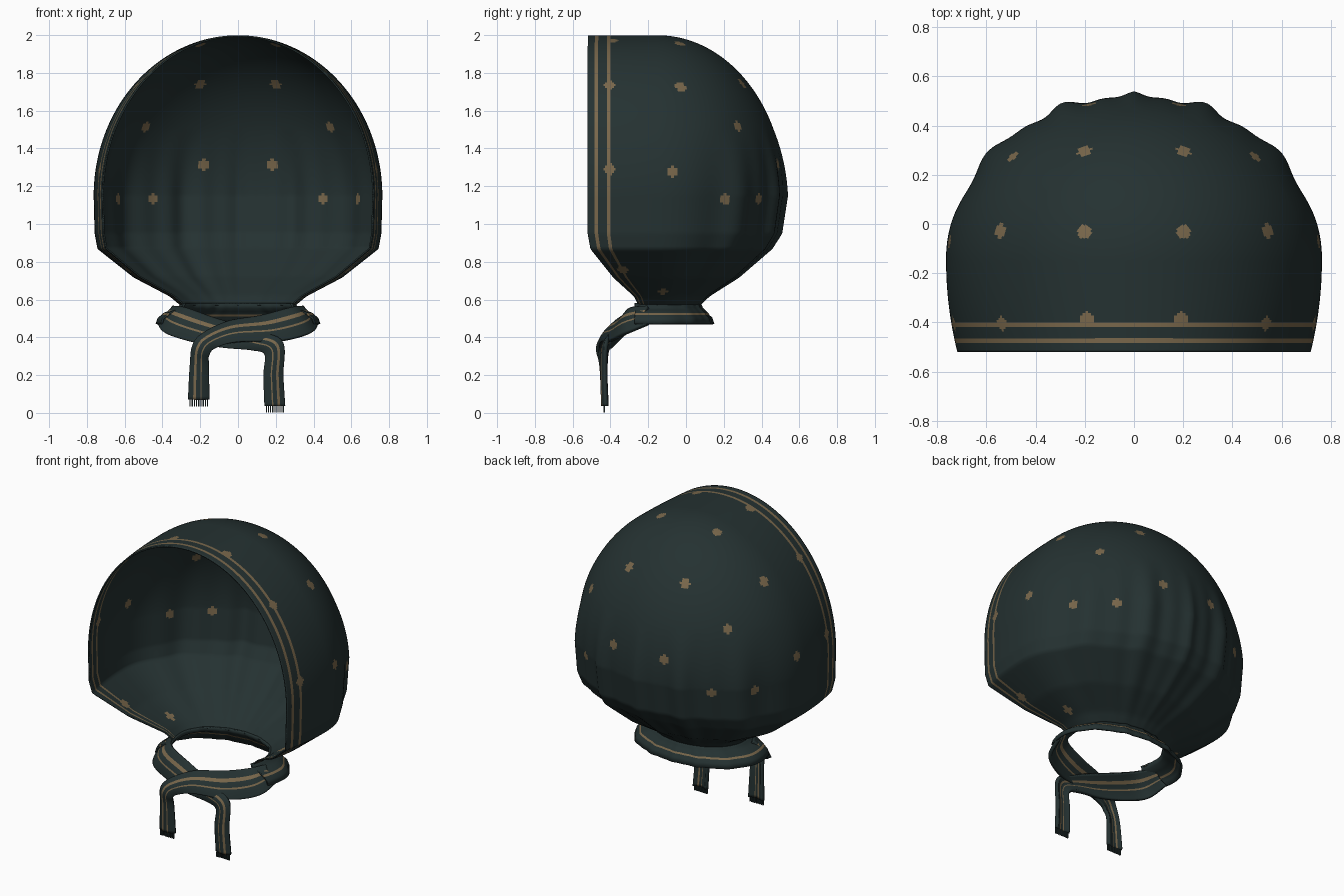
import bpy, bmesh, math
from mathutils import Vector
from mathutils.kdtree import KDTree

if "Cube" in bpy.data.objects:
    bpy.data.objects.remove(bpy.data.objects["Cube"])


def material(name, rgb):
    m = bpy.data.materials.new(name)
    m.diffuse_color = (*rgb, 1)
    m.use_nodes = True
    m.node_tree.nodes["Principled BSDF"].inputs["Base Color"].default_value = m.diffuse_color
    return m


TEAL = material("dark teal cloth", (0.018, 0.031, 0.031))
GOLD = material("dull gold print", (0.19, 0.135, 0.07))
YC = -0.15          # depth where the hood is widest
NF, NB = 40, 120    # columns on each straight side, and around the back


def grid_object(name, rows, is_gold, thickness):
    """Cloth sheet from rows of points; is_gold(row, col) picks printed faces."""
    bm = bmesh.new()
    grid = [[bm.verts.new(p) for p in r] for r in rows]
    for i in range(len(grid) - 1):
        for j in range(len(grid[0]) - 1):
            f = bm.faces.new((grid[i][j], grid[i][j + 1], grid[i + 1][j + 1], grid[i + 1][j]))
            f.smooth = True
            f.material_index = int(is_gold(i, j))
    bmesh.ops.remove_doubles(bm, verts=bm.verts[:], dist=0.0002)
    bmesh.ops.recalc_face_normals(bm, faces=bm.faces[:])
    me = bpy.data.meshes.new(name)
    bm.to_mesh(me)
    bm.free()
    me.materials.append(TEAL)
    me.materials.append(GOLD)
    ob = bpy.data.objects.new(name, me)
    bpy.context.collection.objects.link(ob)
    mod = ob.modifiers.new("cloth thickness", 'SOLIDIFY')
    mod.thickness = thickness
    mod.offset = 0
    return ob


def u_slice(w, back, front, z, fold=0.0):
    """Horizontal U: right rim, around the back, left rim."""
    side = []
    for k in range(NF):
        t = 1 - k / NF
        side.append((w * (1 - 0.06 * t * t), YC + (front - YC) * t, z))
    pts = list(side)
    for k in range(NB + 1):
        a = math.pi * k / NB
        wave = math.sin(a) ** 0.5 if 0 < k < NB else 0
        c = abs(math.cos(a))
        f = 1 + fold * wave * (math.cos(c * 17) + 0.6 * math.cos(c * 31 + 1))
        pts.append((w * math.cos(a) * f, YC + (back - YC) * math.sin(a) * f, z))
    return pts + [(-x, y, zz) for x, y, zz in reversed(side)]


# Lower hood keys: height, half width, back, front
KEYS = [(0.57, 0.30, 0.07, -0.25), (0.62, 0.36, 0.12, -0.275), (0.72, 0.55, 0.27, -0.385),
        (0.87, 0.74, 0.44, -0.505), (0.95, 0.755, 0.49, -0.52), (1.15, 0.76, 0.52, -0.52)]


def lower(z):
    for a, b in zip(KEYS, KEYS[1:]):
        if z <= b[0] + 1e-6:
            t = (z - a[0]) / (b[0] - a[0])
            return [p + (q - p) * t for p, q in zip(a[1:], b[1:])]


# Hood: gathered lower part, then a dome
rows = []
for i in range(50):
    z = 0.57 + 0.58 * i / 50
    rows.append(u_slice(*lower(z), z, 0.018 * min(1, (z - 0.55) / 0.15)))
for i in range(101):
    p = math.pi / 2 * i / 100
    s, z = math.cos(p), 1.15 + 0.845 * math.sin(p)
    rows.append(u_slice(0.76 * s, YC + 0.67 * s, -0.52, z, 0.018 * max(0, 1 - (z - 1.15) / 0.35)))
COLS = 2 * NF + NB
hood = grid_object("hood", rows, lambda i, j: min(j, COLS - 1 - j) in (4, 5, 11, 12), 0.008)

# Printed dots, mirrored on both sides
DOTS = [(.2, -.03, 1.96), (.56, -.02, 1.74), (.2, .31, 1.76), (.5, .29, 1.53), (.19, .49, 1.31),
        (.45, .39, 1.13), (.62, .2, 1.13), (.75, -.08, 1.27), (.7, -.4, 1.29), (.53, -.4, 1.73),
        (.19, -.39, 1.96), (.4, -.12, .65), (.6, -.34, .75)]
polys = hood.data.polygons
kd = KDTree(len(polys))
for p in polys:
    kd.insert(p.center, p.index)
kd.balance()
for x, y, z in DOTS:
    for sx in (1, -1):
        centre = kd.find(Vector((sx * x, y, z)))[0]
        for _, idx, _ in kd.find_range(centre, 0.029):
            polys[idx].material_index = 1

# Flared collar under the gathered neck
PROFILE = [(.30, .07, .58), (.31, .08, .555), (.35, .095, .54), (.39, .11, .525),
           (.40, .115, .515), (.42, .13, .50), (.43, .14, .47)]
grid_object("neck_collar", [u_slice(w, b, -0.27, z, 0.012) for w, b, z in PROFILE],
            lambda i, j: i == 3, 0.012)


def spline(pts, steps=10):
    """Catmull-Rom curve through the points."""
    v = [Vector(p) for p in pts]
    v = [2 * v[0] - v[1]] + v + [2 * v[-1] - v[-2]]
    out = []
    for k in range(1, len(v) - 2):
        a, b, c, d = v[k - 1:k + 3]
        for n in range(steps):
            t = n / steps
            out.append(0.5 * (2 * b + (c - a) * t + (2 * a - 5 * b + 4 * c - d) * t * t
                              + (3 * b - a - 3 * c + d) * t ** 3))
    return out + [v[-2]]


def tie(name, upper, under):
    """Ribbon between two edge curves, with two stripes and a fringed end."""
    n = 16
    rows = []
    for a, b in zip(spline(upper), spline(under)):
        rows.append([a.lerp(b, k / n) + Vector((0, -0.018 * math.sin(math.pi * k / n), 0))
                     for k in range(n + 1)])
    grid_object(name, rows, lambda i, j: j in (4, 5, 9), 0.022)
    bm = bmesh.new()
    a, b = Vector(upper[-1]), Vector(under[-1])
    for k in range(9):
        c = a.lerp(b, (k + 0.5) / 9)
        r = bmesh.ops.create_cube(bm, size=1)
        for v in r['verts']:
            v.co = Vector((v.co.x * 0.006, v.co.y * 0.008, v.co.z * 0.035)) + c \
                + Vector((0, -0.012, -0.0175))
    me = bpy.data.meshes.new(name + "_fringe")
    bm.to_mesh(me)
    bm.free()
    me.materials.append(TEAL)
    bpy.context.collection.objects.link(bpy.data.objects.new(name + "_fringe", me))


# Crossed ties at the front with hanging tails
tie("over_tie",
    [(.34, -.2, .56), (.27, -.29, .55), (.12, -.33, .51), (-.05, -.37, .48), (-.18, -.42, .42),
     (-.235, -.445, .36), (-.25, -.43, .25), (-.26, -.42, .07)],
    [(.42, -.2, .47), (.38, -.32, .42), (.22, -.4, .38), (.0, -.44, .375), (-.12, -.45, .345),
     (-.155, -.45, .31), (-.16, -.43, .25), (-.155, -.42, .07)])
tie("under_tie",
    [(-.34, -.2, .56), (-.27, -.29, .55), (-.13, -.32, .5), (.0, -.35, .46), (.13, -.39, .42),
     (.235, -.42, .37), (.235, -.425, .2), (.245, -.42, .036)],
    [(-.42, -.2, .47), (-.38, -.32, .42), (-.24, -.37, .375), (-.08, -.4, .345), (.07, -.41, .335),
     (.145, -.42, .31), (.14, -.425, .2), (.145, -.42, .036)])
